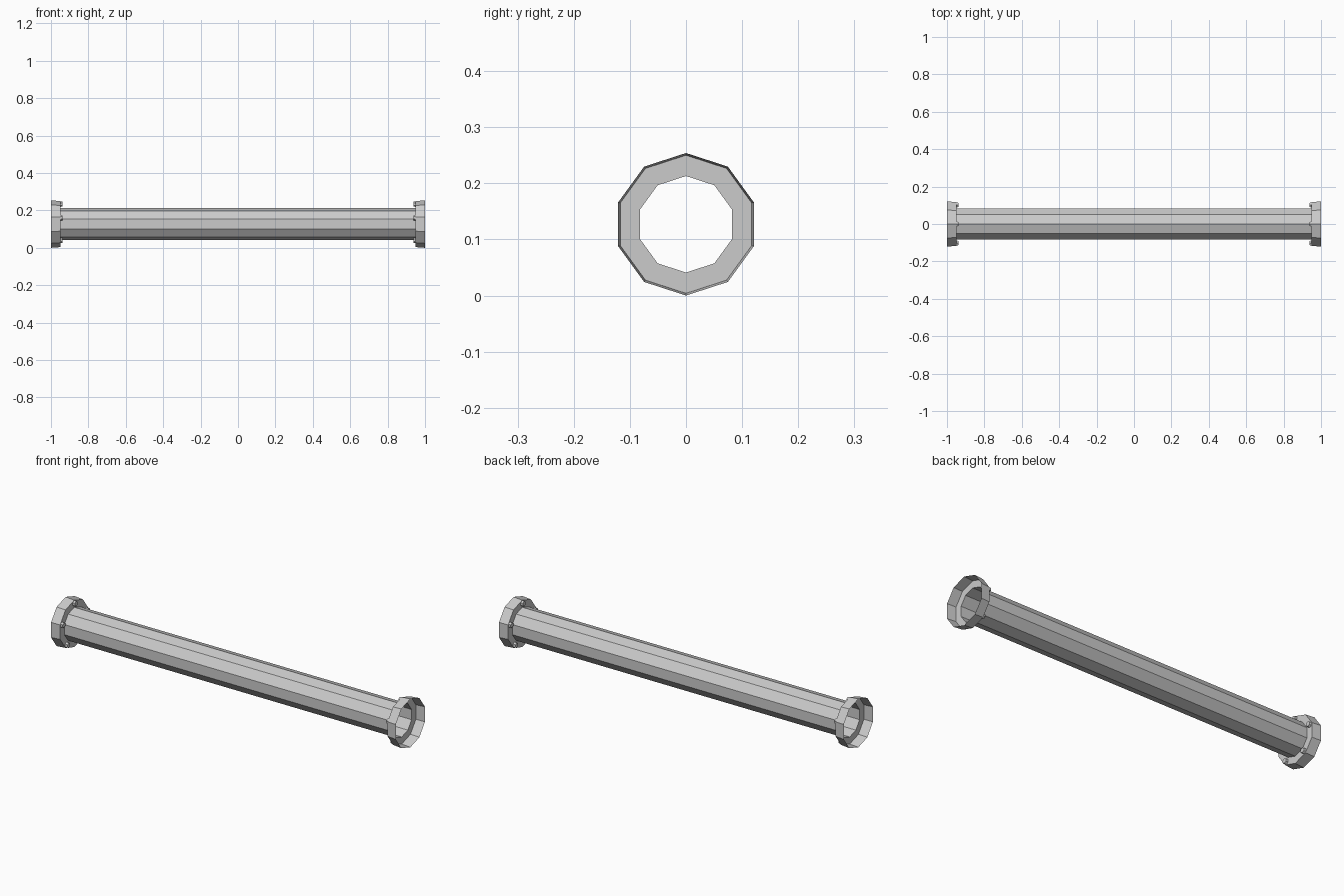
import bpy, bmesh
from math import sin, cos, pi

if "Cube" in bpy.data.objects:
    bpy.data.objects.remove(bpy.data.objects["Cube"])

SIDES = 10
CZ = 0.127          # height of the pipe axis


def make_object(name, bm):
    mesh = bpy.data.meshes.new(name)
    bm.to_mesh(mesh)
    bm.free()
    ob = bpy.data.objects.new(name, mesh)
    bpy.context.collection.objects.link(ob)
    return ob


def lathe(bm, profile, sides, y=0.0, z=CZ, cap=False):
    """Sweep (x, radius) points around an axis parallel to x."""
    rings = []
    for x, r in profile:
        rings.append([bm.verts.new((x, y + r * sin(2 * pi * i / sides),
                                    z + r * cos(2 * pi * i / sides)))
                      for i in range(sides)])
    for a, b in zip(rings, rings[1:]):
        for i in range(sides):
            j = (i + 1) % sides
            bm.faces.new((a[i], b[i], b[j], a[j]))
    if cap:
        bm.faces.new(rings[0])
        bm.faces.new(rings[-1][::-1])


# Open thin-walled pipe
bm = bmesh.new()
lathe(bm, [(0.95, 0.086), (-0.95, 0.086)], SIDES)
bmesh.ops.recalc_face_normals(bm, faces=bm.faces)
make_object("pipe", bm)

for side, label in ((-1, "left"), (1, "right")):
    # Cupped flange: outer wall plus recessed ring, open at the pipe end
    bm = bmesh.new()
    lathe(bm, [(side * 1.0, 0.127), (side * 0.95, 0.123),
               (side * 0.95, 0.086)], SIDES)
    if side < 0:
        bmesh.ops.reverse_faces(bm, faces=bm.faces)
    make_object(label + "_flange", bm)

    # Five bolt heads on the inner side of the flange
    bm = bmesh.new()
    for k in range(5):
        a = 2 * pi * k / 5
        lathe(bm, [(side * 0.95, 0.015), (side * 0.938, 0.013)], 6,
              0.107 * sin(a), CZ + 0.107 * cos(a), cap=True)
    bmesh.ops.recalc_face_normals(bm, faces=bm.faces)
    make_object(label + "_bolts", bm)
